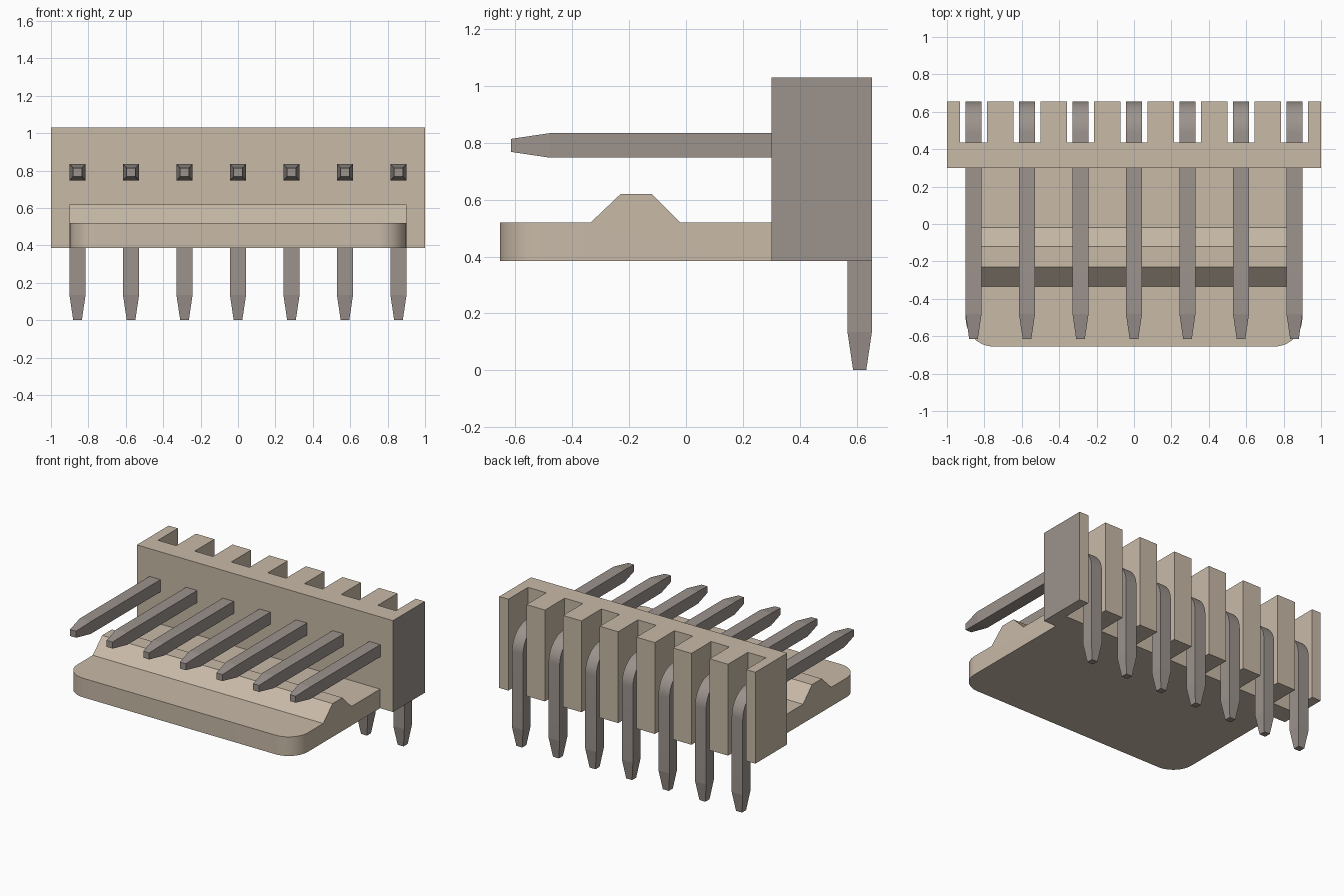
import bpy
import bmesh
from math import sin, cos, pi, radians
from mathutils import Vector

if "Cube" in bpy.data.objects:
    bpy.data.objects.remove(bpy.data.objects["Cube"], do_unlink=True)


def make_material(name, rgb):
    mat = bpy.data.materials.new(name)
    mat.use_nodes = True
    mat.diffuse_color = (*rgb, 1)
    mat.node_tree.nodes["Principled BSDF"].inputs["Base Color"].default_value = (*rgb, 1)
    return mat


beige = make_material("beige plastic", (0.58, 0.49, 0.39))
grey = make_material("grey metal", (0.33, 0.29, 0.265))


def finish(name, bm, *mats):
    bmesh.ops.recalc_face_normals(bm, faces=bm.faces[:])
    mesh = bpy.data.meshes.new(name)
    bm.to_mesh(mesh)
    bm.free()
    for mat in mats:
        mesh.materials.append(mat)
    mesh.shade_smooth()
    mesh.set_sharp_from_angle(angle=radians(7))
    obj = bpy.data.objects.new(name, mesh)
    bpy.context.collection.objects.link(obj)
    return obj


def prism(points, direction):
    """Extrude a closed outline along a direction."""
    bm = bmesh.new()
    face = bm.faces.new([bm.verts.new(p) for p in points])
    moved = bmesh.ops.extrude_face_region(bm, geom=[face])["geom"]
    verts = [v for v in moved if isinstance(v, bmesh.types.BMVert)]
    bmesh.ops.translate(bm, verts=verts, vec=direction)
    return bm


PITCH = 0.286
PIN_X = [(i - 3) * PITCH for i in range(7)]
BASE, TOP = 0.385, 1.03
BACK, SLOT, FRONT = 0.655, 0.435, 0.3

# Housing: comb outline with one open slot behind each pin
slot_half = 0.071
outline = [(1, FRONT), (-1, FRONT), (-1, BACK)]
for x in PIN_X:
    outline += [(x - slot_half, BACK), (x - slot_half, SLOT),
                (x + slot_half, SLOT), (x + slot_half, BACK)]
outline.append((1, BACK))
bm = prism([(x, y, BASE) for x, y in outline], (0, 0, TOP - BASE))
bm.faces.ensure_lookup_table()
for face in bm.faces:
    # the left end is grey
    if face.calc_center_median().x > 0.99:
        face.material_index = 1
finish("housing", bm, beige, grey)

# Locking shelf: side profile with a raised ridge and rounded front corners
profile = [(-0.655, BASE), (FRONT, BASE), (FRONT, 0.52), (-0.02, 0.52),
           (-0.12, 0.62), (-0.23, 0.62), (-0.335, 0.52), (-0.655, 0.52)]
bm = prism([(-0.9, y, z) for y, z in profile], (1.8, 0, 0))
corners = [e for e in bm.edges
           if all(v.co.y < -0.65 for v in e.verts)
           and abs(e.verts[0].co.x - e.verts[1].co.x) < 0.01]
bmesh.ops.bevel(bm, geom=corners, offset=0.15, segments=16, profile=0.5, affect="EDGES")
finish("locking_shelf", bm, beige)

# Pins: square section swept through a right-angle bend, with tapered tips
HALF, TIP, RADIUS = 0.043, 0.023, 0.125
PIN_Y, PIN_Z = 0.611, 0.791
path = [(-0.615, PIN_Z, 0, TIP), (-0.48, PIN_Z, 0, HALF)]
for i in range(17):
    a = i / 16 * pi / 2
    path.append((PIN_Y - RADIUS + RADIUS * sin(a),
                 PIN_Z - RADIUS + RADIUS * cos(a), a, HALF))
path += [(PIN_Y, 0.135, pi / 2, HALF), (PIN_Y, 0, pi / 2, TIP)]


def make_pin(name, x):
    bm = bmesh.new()
    rings = []
    for y, z, a, h in path:
        side, up = Vector((h, 0, 0)), Vector((0, sin(a), cos(a))) * h
        c = Vector((x, y, z))
        rings.append([bm.verts.new(c + side * s + up * u)
                      for s, u in ((-1, -1), (1, -1), (1, 1), (-1, 1))])
    for r, q in zip(rings, rings[1:]):
        for k in range(4):
            n = (k + 1) % 4
            bm.faces.new((r[k], r[n], q[n], q[k]))
    bm.faces.new(rings[0])
    bm.faces.new(rings[-1])
    finish(name, bm, grey)


for i, x in enumerate(PIN_X):
    make_pin(f"pin_{i + 1}", x)
